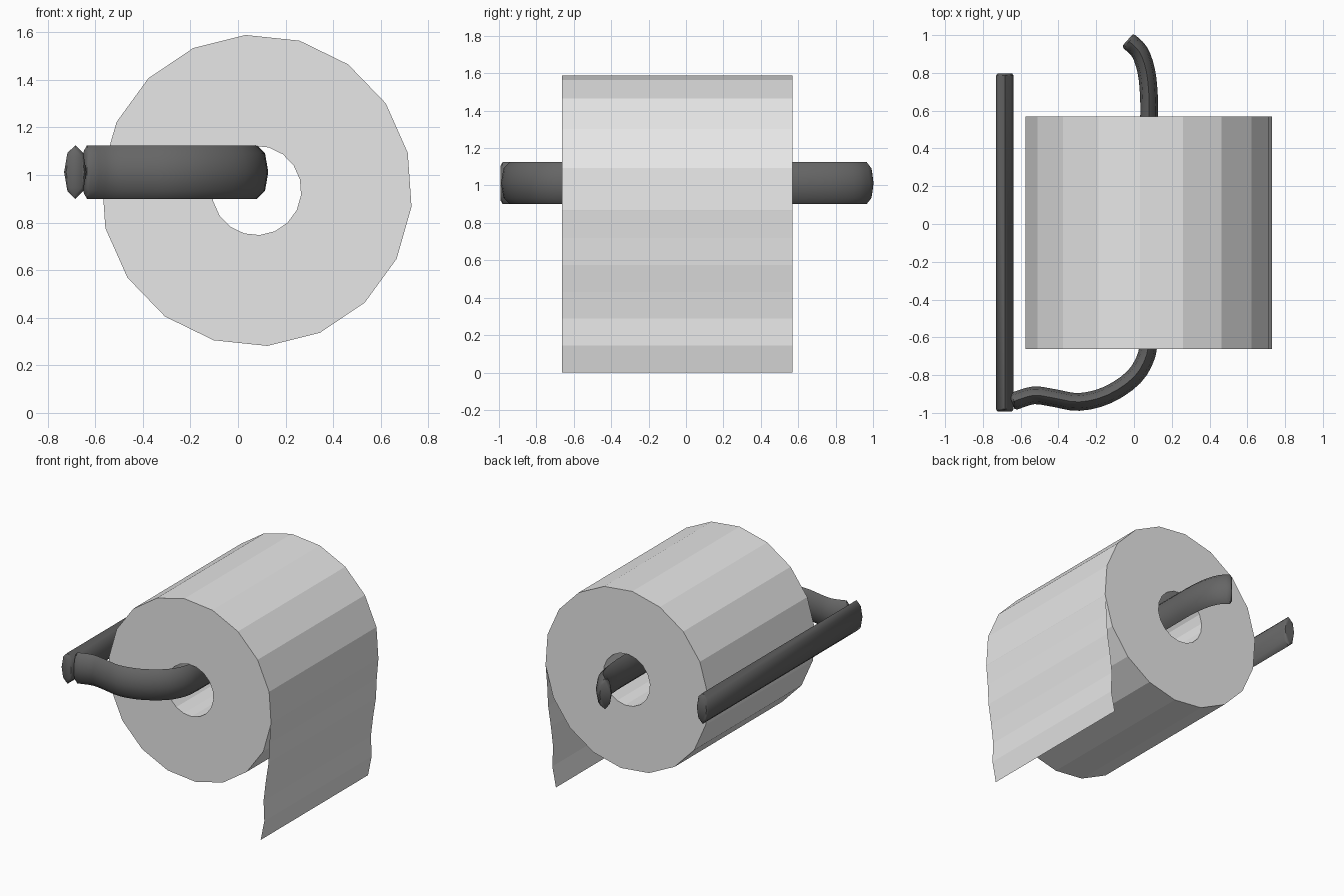
import bpy, bmesh, math
from mathutils import Vector

if "Cube" in bpy.data.objects:
    bpy.data.objects.remove(bpy.data.objects["Cube"])


def material(name, value):
    m = bpy.data.materials.new(name)
    m.diffuse_color = (value, value, value, 1)
    m.use_nodes = True
    m.node_tree.nodes["Principled BSDF"].inputs["Base Color"].default_value = m.diffuse_color
    return m


paper = material("white paper", 0.8)
metal = material("dark metal", 0.13)


def finish(bm, name, mat, smooth=False):
    mesh = bpy.data.meshes.new(name)
    bm.to_mesh(mesh)
    bm.free()
    mesh.materials.append(mat)
    ob = bpy.data.objects.new(name, mesh)
    bpy.context.collection.objects.link(ob)
    if smooth:
        bpy.ops.object.select_all(action='DESELECT')
        ob.select_set(True)
        bpy.context.view_layer.objects.active = ob
        bpy.ops.object.shade_smooth_by_angle(angle=math.radians(50))
    return ob


def spline(points, steps):
    """Smooth curve through the points (Catmull-Rom)."""
    p = [Vector(q) for q in points]
    p = [2 * p[0] - p[1]] + p + [2 * p[-1] - p[-2]]
    out = []
    for a, b, c, d in zip(p, p[1:], p[2:], p[3:]):
        for k in range(steps):
            t = k / steps
            out.append(0.5 * (2 * b + (c - a) * t + (2 * a - 5 * b + 4 * c - d) * t * t
                              + (3 * b - a - 3 * c + d) * t ** 3))
    return out + [p[-2]]


def flat_rod(name, path, width=0.047, height=0.1125, z=1.0125, sides=8, bevel=0.012):
    """Sweep an upright oval along a flat path, with small bevelled ends."""
    bm = bmesh.new()
    n = len(path)
    tangents = [(path[min(i + 1, n - 1)] - path[max(i - 1, 0)]).normalized() for i in range(n)]
    stations = [(path[0] - tangents[0] * bevel, tangents[0], 0.82)]
    stations += [(p, t, 1.0) for p, t in zip(path, tangents)]
    stations += [(path[-1] + tangents[-1] * bevel, tangents[-1], 0.82)]
    rings = []
    for p, t, s in stations:
        ring = []
        for k in range(sides):
            a = 2 * math.pi * k / sides
            w, h = s * width * math.cos(a), s * height * math.sin(a)
            ring.append(bm.verts.new((p.x + t.y * w, p.y - t.x * w, z + h)))
        rings.append(ring)
    for r, q in zip(rings, rings[1:]):
        for k in range(sides):
            j = (k + 1) % sides
            bm.faces.new((r[k], r[j], q[j], q[k]))
    bm.faces.new(rings[0])
    bm.faces.new(rings[-1][::-1])
    bmesh.ops.recalc_face_normals(bm, faces=bm.faces)
    return finish(bm, name, metal, True)


# Wall bar and bent arm that carries the roll
flat_rod("wall_bar", [Vector((-0.684, -0.98)), Vector((-0.684, 0.785))])
arm = spline([(-0.635, -0.938), (-0.53, -0.907), (-0.42, -0.922), (-0.29, -0.942),
              (-0.14, -0.905), (0.0, -0.81), (0.068, -0.69), (0.08, -0.56)], 3)
arm += spline([(0.08, 0.55), (0.079, 0.68), (0.065, 0.81), (0.03, 0.91), (-0.025, 0.966)], 3)
flat_rod("arm", arm)

# Paper roll: 18-sided tube with an open core
Y0, Y1, CX, CZ, SIDES = -0.662, 0.57, 0.078, 0.935, 18
bm = bmesh.new()
loops = []
for radius, y in ((0.655, Y0), (0.655, Y1), (0.188, Y1), (0.188, Y0)):
    angles = [math.radians(-6 + 360 * k / SIDES) for k in range(SIDES)]
    loops.append([bm.verts.new((CX + radius * math.cos(a), y, CZ + radius * math.sin(a)))
                  for a in angles])
for i in range(4):
    r, q = loops[i], loops[(i + 1) % 4]
    for k in range(SIDES):
        j = (k + 1) % SIDES
        bm.faces.new((r[k], r[j], q[j], q[k]))
bmesh.ops.recalc_face_normals(bm, faces=bm.faces)
finish(bm, "paper_roll", paper)

# Loose sheet hanging from the right side of the roll
bm = bmesh.new()
profile = [(0.729, 0.867), (0.716, 0.72), (0.709, 0.575), (0.686, 0.43),
           (0.669, 0.29), (0.675, 0.145), (0.646, 0.0)]
rows = [(bm.verts.new((x, Y0, z)), bm.verts.new((x, Y1, z))) for x, z in profile]
for (a, b), (c, d) in zip(rows, rows[1:]):
    bm.faces.new((a, c, d, b))
finish(bm, "hanging_sheet", paper)
